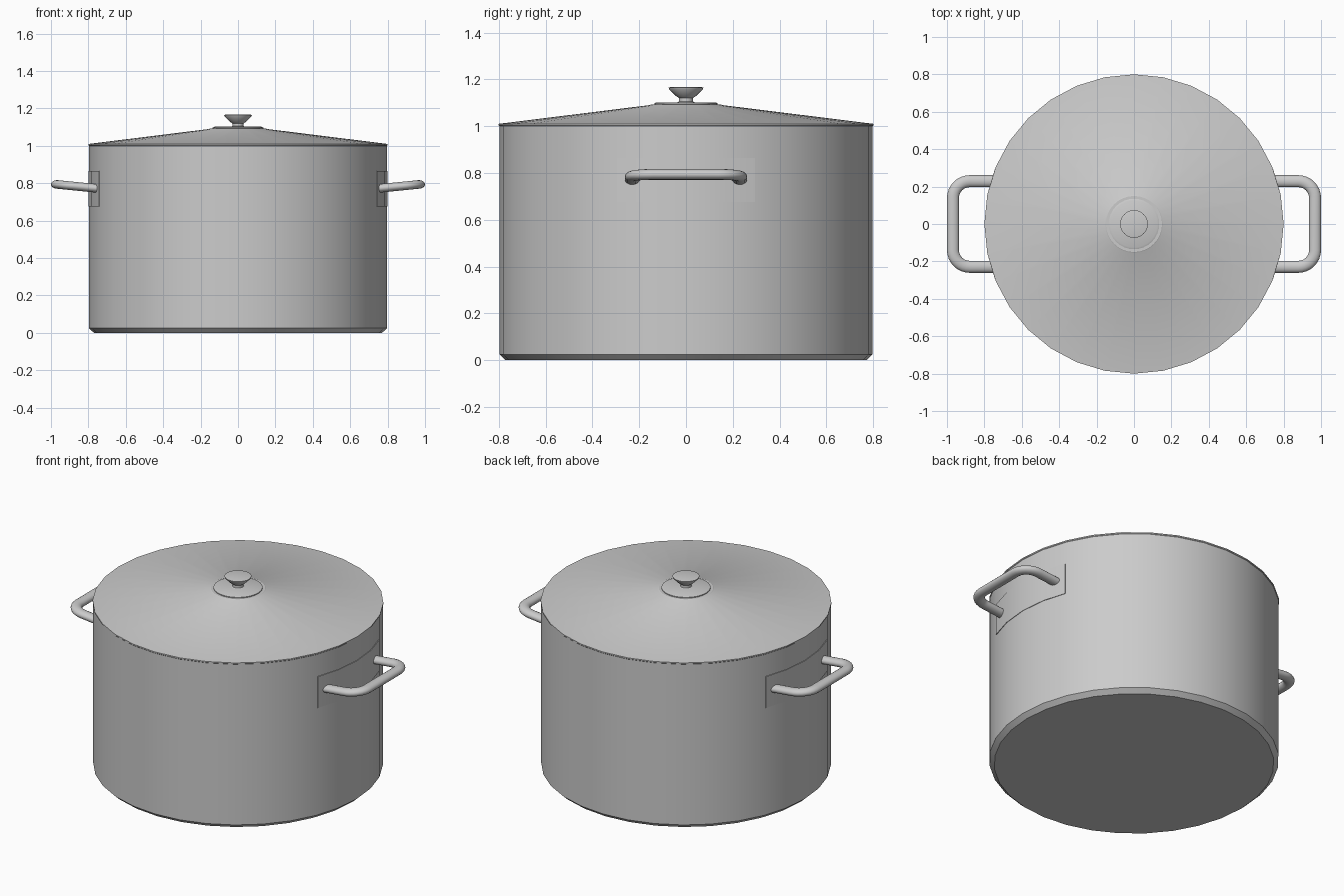
import bpy, bmesh
from math import sin, cos, pi, radians, asin

if "Cube" in bpy.data.objects:
    bpy.data.objects.remove(bpy.data.objects["Cube"])


def finish(name, bm, angle=35, mirror=False):
    bmesh.ops.recalc_face_normals(bm, faces=bm.faces)
    me = bpy.data.meshes.new(name)
    bm.to_mesh(me)
    bm.free()
    ob = bpy.data.objects.new(name, me)
    bpy.context.collection.objects.link(ob)
    bpy.ops.object.select_all(action='DESELECT')
    ob.select_set(True)
    bpy.context.view_layer.objects.active = ob
    bpy.ops.object.shade_smooth_by_angle(angle=radians(angle))
    if mirror:
        ob.modifiers.new("mirror", 'MIRROR')
    return ob


def skin(bm, rings):
    # closed rings joined by quads, ends capped
    rings = [[bm.verts.new(p) for p in r] for r in rings]
    n = len(rings[0])
    for a, b in zip(rings, rings[1:]):
        for i in range(n):
            j = (i + 1) % n
            bm.faces.new((a[i], a[j], b[j], b[i]))
    bm.faces.new(rings[0])
    bm.faces.new(rings[-1])


def lathe(name, profile, sides=32, angle=35):
    bm = bmesh.new()
    skin(bm, [[(r * cos(2 * pi * i / sides), r * sin(2 * pi * i / sides), z)
               for i in range(sides)] for r, z in profile])
    return finish(name, bm, angle)


# Pot body with chamfered base
lathe("pot_body", [(0.77, 0), (0.797, 0.025), (0.797, 1.0)])

# Shallow conical lid, raised disc and flared knob
lathe("lid", [(0.797, 1.0), (0.8, 1.003), (0.8, 1.01), (0.155, 1.09), (0.15, 1.093)], angle=30)
lathe("lid_disc", [(0.135, 1.085), (0.135, 1.098), (0.125, 1.102)], angle=30)
lathe("lid_knob", [(0.04, 1.10), (0.03, 1.105), (0.03, 1.12), (0.042, 1.128),
                   (0.072, 1.158), (0.074, 1.165), (0.066, 1.167)], 24)

# Side handles: oval tube swept round a rounded U, tilting up outwards
X, Y, R = 0.968, 0.229, 0.09
path = [(0.74, -Y, -pi / 2)]
for cy, start in ((-Y + R, -pi / 2), (Y - R, 0)):
    for k in range(9):
        t = start + k * pi / 16
        path.append((X - R + R * cos(t), cy + R * sin(t), t))
path.append((0.74, Y, pi / 2))
bm = bmesh.new()
rings = []
for x, y, t in path:
    z = 0.772 + 0.1 * (x - 0.75)
    rings.append([(x + 0.032 * cos(u) * cos(t), y + 0.032 * cos(u) * sin(t), z + 0.023 * sin(u))
                  for u in (2 * pi * k / 16 for k in range(16))])
skin(bm, rings)
finish("handle", bm, 50, mirror=True)

# Thin curved mounting plates behind the handles
bm = bmesh.new()
end = asin(0.295 / 0.8)
rings = []
for a in (-end, -pi / 16, 0, pi / 16, end):
    rings.append([(r * cos(a), r * sin(a), z)
                  for r, z in ((0.785, 0.675), (0.8, 0.675), (0.8, 0.865), (0.785, 0.865))])
skin(bm, rings)
finish("handle_plate", bm, 35, mirror=True)
